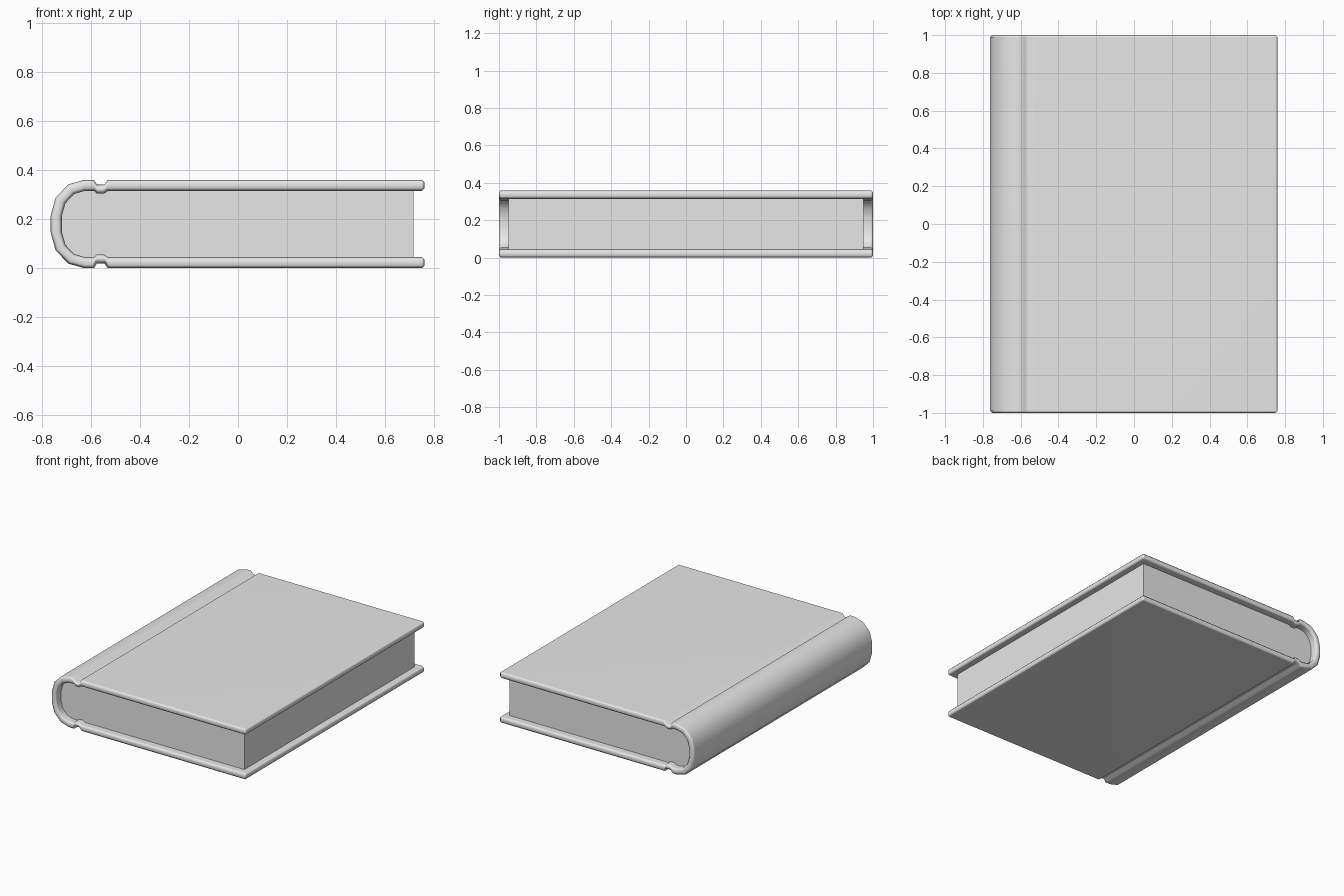
import bpy, bmesh
from math import radians

cube = bpy.data.objects.get("Cube")
if cube:
    bpy.data.objects.remove(cube)

MID = 0.18  # mid height of the book

grey = bpy.data.materials.new("plain grey")
grey.use_nodes = True
colour = (0.8, 0.8, 0.8, 1)
grey.diffuse_color = colour
grey.node_tree.nodes["Principled BSDF"].inputs["Base Color"].default_value = colour


def mirrored(half):
    """Complete a top-half profile with its reflection below mid height."""
    return half + [(x, 2 * MID - z) for x, z in reversed(half)]


def finish(name, bm):
    bmesh.ops.recalc_face_normals(bm, faces=bm.faces)
    mesh = bpy.data.meshes.new(name)
    bm.to_mesh(mesh)
    bm.free()
    mesh.materials.append(grey)
    obj = bpy.data.objects.new(name, mesh)
    bpy.context.collection.objects.link(obj)
    return obj


def extrude_y(bm, faces, depth):
    grown = bmesh.ops.extrude_face_region(bm, geom=faces, use_keep_orig=True)["geom"]
    verts = [g for g in grown if isinstance(g, bmesh.types.BMVert)]
    bmesh.ops.translate(bm, verts=verts, vec=(0, depth, 0))


# Hinge groove and rounded spine, from the fore edge round to mid height
outer = mirrored([(0.76, 0.36), (-0.53, 0.36), (-0.545, 0.34), (-0.575, 0.34),
                  (-0.587, 0.36), (-0.625, 0.36), (-0.69, 0.342),
                  (-0.743, 0.288), (-0.763, 0.215)])
inner = mirrored([(0.76, 0.315), (-0.53, 0.315), (-0.545, 0.304), (-0.575, 0.304),
                  (-0.587, 0.315), (-0.625, 0.315), (-0.668, 0.302),
                  (-0.703, 0.265), (-0.718, 0.212)])

# Cover: a wrapped board with chamfered rims
bm = bmesh.new()
a = [bm.verts.new((x, -1, z)) for x, z in outer]
b = [bm.verts.new((x, -1, z)) for x, z in inner]
caps = [bm.faces.new((a[i], a[i + 1], b[i + 1], b[i])) for i in range(len(a) - 1)]
extrude_y(bm, caps, 2)
bm.normal_update()


def is_cap(face):
    return abs(face.normal.y) > 0.9


def is_fore_edge(face):
    return all(v.co.x > 0.75 for v in face.verts)


rims = [e for e in bm.edges if len(e.link_faces) == 2 and
        (is_cap(e.link_faces[0]) != is_cap(e.link_faces[1]) or
         is_fore_edge(e.link_faces[0]) != is_fore_edge(e.link_faces[1]))]
bmesh.ops.bevel(bm, geom=rims, offset=0.012, segments=1, affect='EDGES',
                clamp_overlap=True)
cover = finish("cover", bm)

# Page block: fills the inside of the cover, set back from its three rims
bm = bmesh.new()
section = mirrored([(0.715, 0.316), (-0.625, 0.316), (-0.668, 0.303),
                    (-0.704, 0.266), (-0.719, 0.212)])
face = bm.faces.new([bm.verts.new((x, -0.95, z)) for x, z in section])
extrude_y(bm, [face], 1.9)
pages = finish("pages", bm)

# Smooth spine, crisp groove and page corners
for obj, angle in ((cover, 50), (pages, 40)):
    bpy.ops.object.select_all(action='DESELECT')
    obj.select_set(True)
    bpy.context.view_layer.objects.active = obj
    bpy.ops.object.shade_smooth_by_angle(angle=radians(angle))
normals = cover.modifiers.new("weighted normals", 'WEIGHTED_NORMAL')
normals.keep_sharp = True
